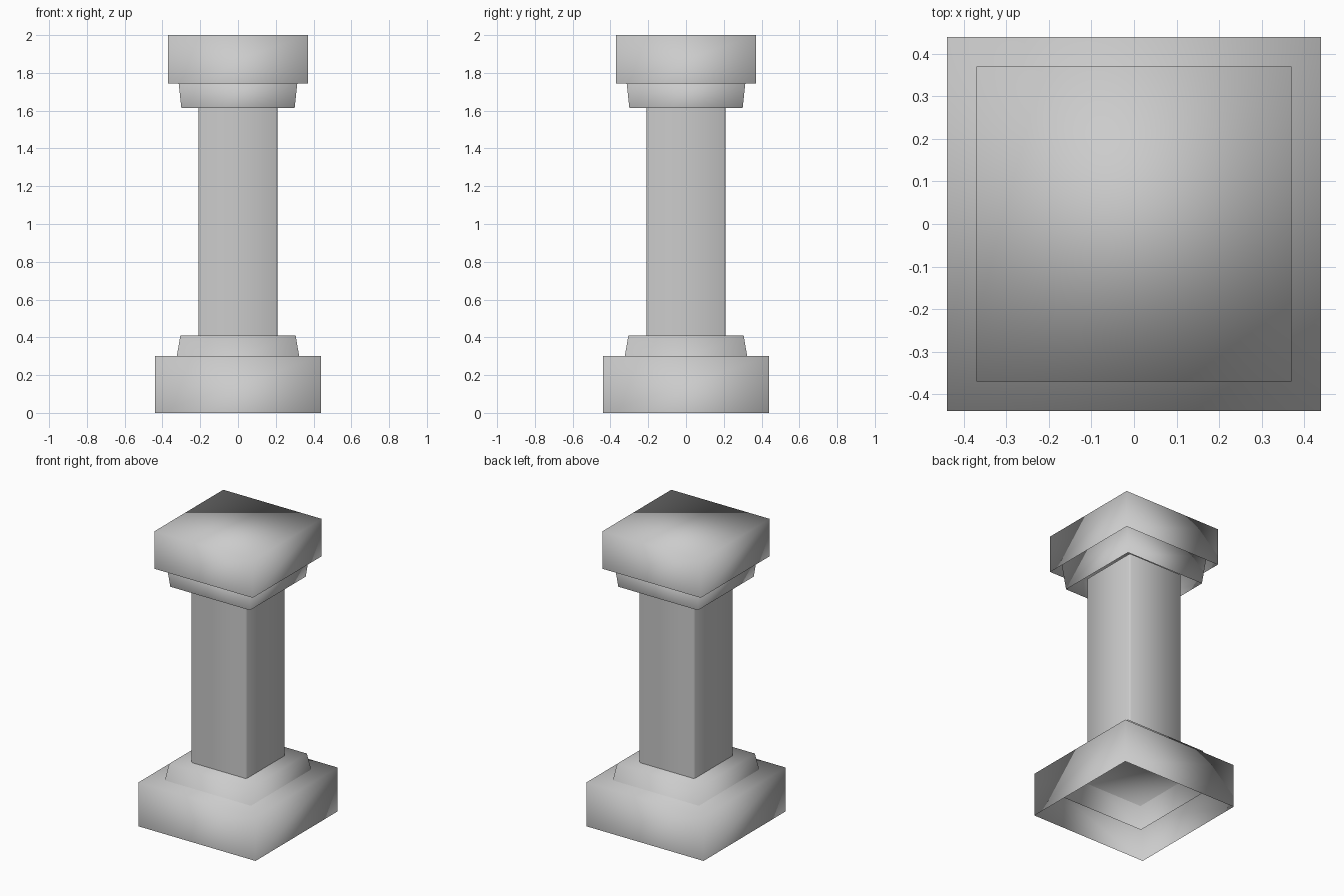
import bpy, bmesh

# Remove the default cube
cube = bpy.data.objects.get("Cube")
if cube:
    bpy.data.objects.remove(cube, do_unlink=True)

# One plain stone colour
stone = bpy.data.materials.new("grey stone")
stone.use_nodes = True
colour = (0.6, 0.6, 0.6, 1)
stone.diffuse_color = colour
stone.node_tree.nodes["Principled BSDF"].inputs["Base Color"].default_value = colour


def square_block(name, bottom, top, top_face=True, chamfer=0):
    """Square tier open below; bottom and top are (half width, height)."""
    bm = bmesh.new()
    rings = []
    for half, z in (bottom, top):
        corners = ((-1, -1), (1, -1), (1, 1), (-1, 1))
        ring = []
        for sx, sy in corners:
            pair = [(sx * half, sy * (half - chamfer)), (sx * (half - chamfer), sy * half)]
            if sx * sy < 0:
                pair.reverse()
            for x, y in (pair if chamfer else pair[:1]):
                ring.append(bm.verts.new((x, y, z)))
        rings.append(ring)
    lower, upper = rings
    for i in range(len(lower)):
        j = (i + 1) % len(lower)
        bm.faces.new((lower[i], lower[j], upper[j], upper[i]))
    if top_face:
        bm.faces.new(upper)
    for face in bm.faces:
        face.smooth = True
    mesh = bpy.data.meshes.new(name)
    bm.to_mesh(mesh)
    bm.free()
    mesh.materials.append(stone)
    obj = bpy.data.objects.new(name, mesh)
    bpy.context.collection.objects.link(obj)


# Base: hollow plinth with a tapered tier that dips inside it
square_block("plinth", (0.44, 0), (0.44, 0.3))
square_block("base_tier", (0.35, 0.15), (0.305, 0.41))

# Shaft with slightly eased corners
square_block("shaft", (0.21, 0.35), (0.21, 1.68), top_face=False, chamfer=0.01)

# Capital: tier flaring upward under a square slab
square_block("capital_tier", (0.3, 1.615), (0.32, 1.8))
square_block("capital_slab", (0.37, 1.745), (0.37, 2))
